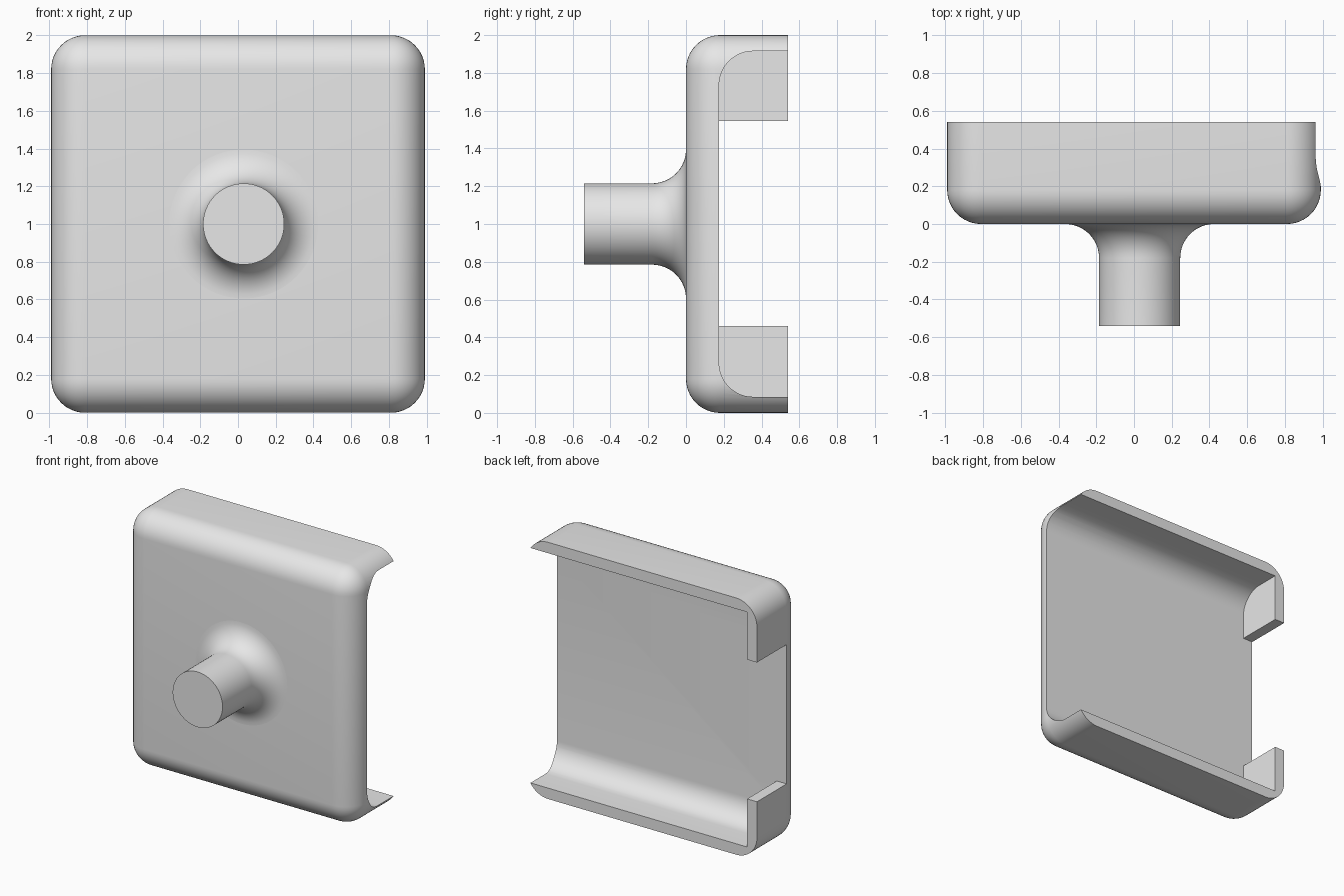
import bpy, bmesh
from math import sin, cos, pi
from mathutils import Vector, Matrix

if "Cube" in bpy.data.objects:
    bpy.data.objects.remove(bpy.data.objects["Cube"], do_unlink=True)

R = 0.18          # outer, inner and stem fillet radius
HALF = 0.99       # half width of the housing
BACK = 0.54       # open rear rim
FLOOR = 0.175     # inner face of the front plate
WALL = 0.085      # thickness of the rim walls
STEPS = 12        # segments in each quarter round

grey = bpy.data.materials.new("light_grey")
grey.use_nodes = True
colour = (0.8, 0.8, 0.8, 1)
grey.diffuse_color = colour
grey.node_tree.nodes["Principled BSDF"].inputs["Base Color"].default_value = colour


def make_object(name, bm):
    bmesh.ops.recalc_face_normals(bm, faces=bm.faces)
    mesh = bpy.data.meshes.new(name)
    bm.to_mesh(mesh)
    bm.free()
    obj = bpy.data.objects.new(name, mesh)
    obj.data.materials.append(grey)
    bpy.context.collection.objects.link(obj)
    return obj


def box(low, high):
    low, high = Vector(low), Vector(high)
    bm = bmesh.new()
    size = Matrix.Diagonal((high - low).to_4d())
    bmesh.ops.create_cube(bm, size=1, matrix=Matrix.Translation((low + high) / 2) @ size)
    return bm


def arc(cx, cy, start, end):
    angles = [start + (end - start) * i / STEPS for i in range(STEPS + 1)]
    return [(cx + R * cos(a), cy + R * sin(a)) for a in angles]


def activate(obj):
    bpy.ops.object.select_all(action='DESELECT')
    obj.select_set(True)
    bpy.context.view_layer.objects.active = obj


def cut(target, cutter):
    cutter.hide_render = True
    activate(target)
    mod = target.modifiers.new("cut", 'BOOLEAN')
    mod.operation = 'DIFFERENCE'
    mod.solver = 'EXACT'
    mod.object = cutter
    bpy.ops.object.modifier_apply(modifier=mod.name)
    bpy.data.objects.remove(cutter, do_unlink=True)


def smooth(obj):
    activate(obj)
    bpy.ops.object.shade_smooth_by_angle(angle=pi / 6)


# Housing block: every edge rounded except the rear rim
bm = box((-HALF, 0, 0), (HALF, BACK, 2))
edges = [e for e in bm.edges if any(v.co.y < BACK / 2 for v in e.verts)]
bmesh.ops.bevel(bm, geom=edges, offset=R, segments=STEPS, profile=0.5, affect='EDGES')
housing = make_object("housing", bm)

# Cavity: filleted channel running out through the +x side
low, high = WALL, 2 - WALL
outline = ([(1, low)] + arc(FLOOR + R, low + R, 1.5 * pi, pi)
           + arc(FLOOR + R, high - R, pi, pi / 2) + [(1, high)])
bm = bmesh.new()
face = bm.faces.new([bm.verts.new((WALL - HALF, y, z)) for y, z in outline])
new = bmesh.ops.extrude_face_region(bm, geom=[face])["geom"]
bmesh.ops.translate(bm, vec=(2.2, 0, 0),
                    verts=[g for g in new if isinstance(g, bmesh.types.BMVert)])
cut(housing, make_object("cavity_cutter", bm))

# Gap in the -x wall that leaves a tab at the top and bottom
cut(housing, make_object("gap_cutter", box((-1.2, FLOOR, 0.46), (-0.7, 1, 1.545))))
smooth(housing)

# Stem: turned peg that flares into the front plate
stem_radius = 0.215
profile = ([(0, -BACK), (stem_radius, -BACK)]
           + arc(stem_radius + R, -R, pi, pi / 2)
           + [(stem_radius + R, 0.02), (0, 0.02)])
bm = bmesh.new()
verts = [bm.verts.new((0.03 + r, y, 1)) for r, y in profile]
lines = [bm.edges.new(pair) for pair in zip(verts, verts[1:])]
bmesh.ops.spin(bm, geom=verts + lines, cent=(0.03, 0, 1), axis=(0, 1, 0),
               angle=2 * pi, steps=64)
bmesh.ops.remove_doubles(bm, verts=bm.verts, dist=0.0001)
smooth(make_object("stem", bm))
